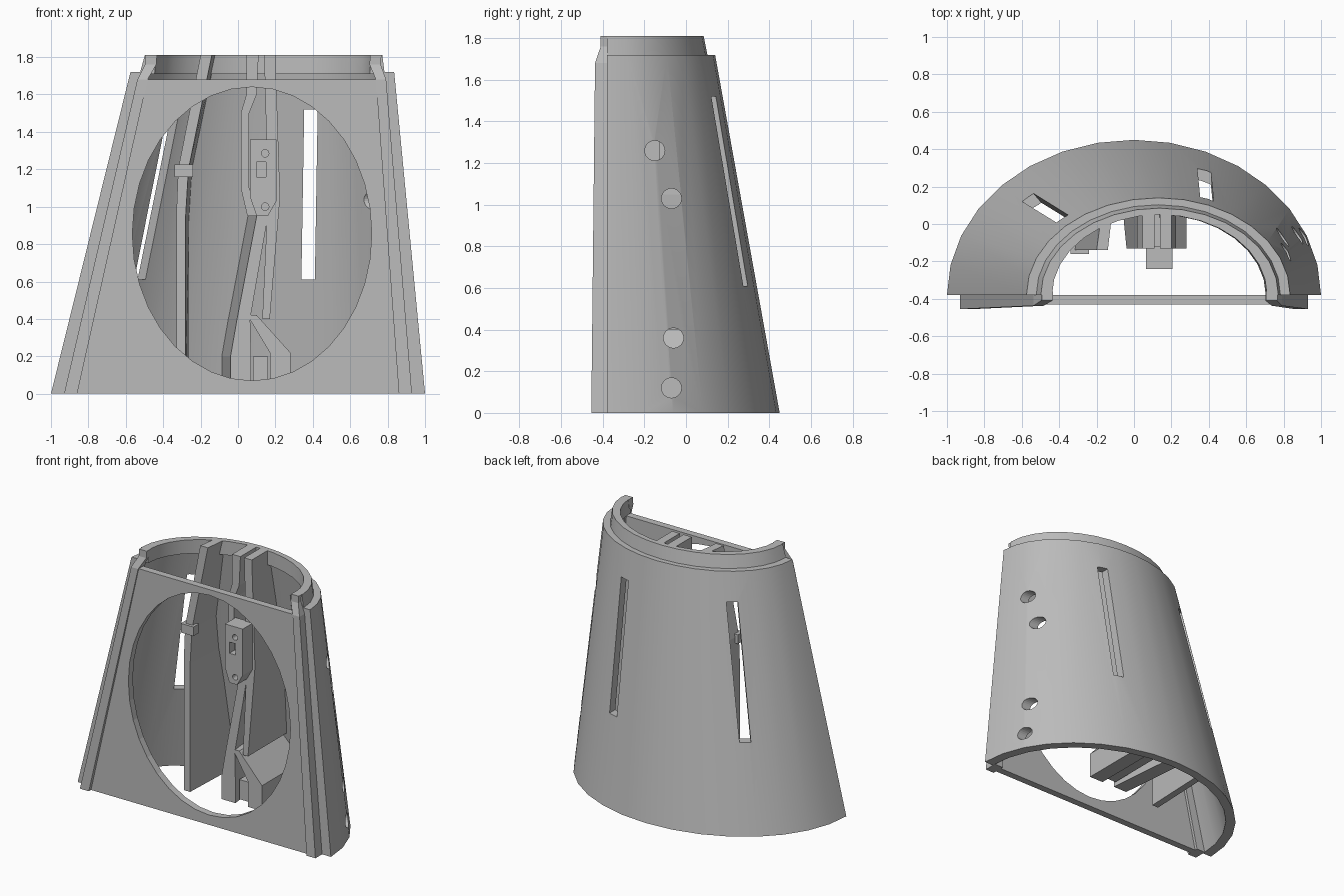
import bpy, bmesh, math
from mathutils import Vector

if "Cube" in bpy.data.objects:
    bpy.data.objects.remove(bpy.data.objects["Cube"])

grey = bpy.data.materials.new("plain grey")
grey.use_nodes = True
grey.diffuse_color = (0.5, 0.5, 0.5, 1)
grey.node_tree.nodes["Principled BSDF"].inputs["Base Color"].default_value = (0.5, 0.5, 0.5, 1)

EDGE_Y = -0.38      # plane where the half shell is cut off
HEIGHT = 1.72       # height of the main shell


def mid(z):
    """x of the leaning shell axis"""
    return 0.13 * z / HEIGHT


def loft(name, rings):
    """Solid skinned over rings with equal vertex counts."""
    bm = bmesh.new()
    rows = [[bm.verts.new(p) for p in ring] for ring in rings]
    n = len(rows[0])
    for a, b in zip(rows, rows[1:]):
        for i in range(n):
            j = (i + 1) % n
            bm.faces.new((a[i], a[j], b[j], b[i]))
    bm.faces.new(rows[0][::-1])
    bm.faces.new(rows[-1])
    bmesh.ops.recalc_face_normals(bm, faces=bm.faces)
    mesh = bpy.data.meshes.new(name)
    bm.to_mesh(mesh)
    bm.free()
    mesh.materials.append(grey)
    ob = bpy.data.objects.new(name, mesh)
    bpy.context.collection.objects.link(ob)
    return ob


def cut(target, cutter):
    mod = target.modifiers.new("cut", "BOOLEAN")
    mod.operation = "DIFFERENCE"
    mod.solver = "EXACT"
    mod.object = cutter
    cutter.hide_render = True
    cutter.hide_viewport = True
    cutter.display_type = "WIRE"
    cutter.hide_set(True)


def disc(name, centre, u, v, axis, sides):
    """Elliptic rod: half axes u and v, swept both ways along axis."""
    rings = []
    for s in (-1, 1):
        rings.append([Vector(centre) + Vector(axis) * s
                      + Vector(u) * math.cos(math.tau * i / sides)
                      + Vector(v) * math.sin(math.tau * i / sides) for i in range(sides)])
    return loft(name, rings)


def half_ring(z, outer, inner, segs=16):
    """C shaped cross-section between two half ellipses."""
    def arc(r):
        return [(mid(z) + r[0] * math.cos(math.pi * i / segs),
                 EDGE_Y + r[1] * math.sin(math.pi * i / segs), z) for i in range(segs + 1)]
    return arc(outer) + arc(inner)[::-1]


def shell_y(x, z):
    """y inside the thickness of the shell wall"""
    t = min(z / HEIGHT, 1)
    rx, ry = 0.965 - 0.3 * t, 0.8 - 0.325 * t
    if z > HEIGHT:
        rx, ry = 0.6, 0.455
    return EDGE_Y + ry * math.sqrt(1 - ((x - mid(z)) / rx) ** 2)


def rib(name, front, sections, skew=0.0):
    """Wall from y = front back to the shell; sections are (z, x0, x1)."""
    return loft(name, [[(a, front, z), (b, front, z),
                        (b + skew, shell_y(b + skew, z), z),
                        (a + skew, shell_y(a + skew, z), z)] for z, a, b in sections])


# Tapered half shell and its stepped top lip
shell = loft("shell", [half_ring(0, (1, 0.83), (0.93, 0.77)),
                       half_ring(HEIGHT, (0.705, 0.52), (0.64, 0.46))])
lip = loft("top_lip", [half_ring(1.71, (0.655, 0.485), (0.575, 0.43)),
                       half_ring(1.81, (0.635, 0.465), (0.575, 0.43))])

# Slots through the back of the shell
for name, low, high, side, through in (
        ("slot_left", (0.375, 0.25, 0.61), (0.39, 0.15, 1.52), (0.036, 0, 0), (0, 0.2, 0)),
        ("slot_right", (-0.57, 0.145, 0.61), (-0.385, 0.03, 1.52),
         (0.028, 0.024, 0), (-0.11, 0.13, 0))):
    s, t = Vector(side), Vector(through)
    cut(shell, loft(name + "_cutter", [[Vector(c) - s - t, Vector(c) + s - t,
                                        Vector(c) + s + t, Vector(c) - s + t]
                                       for c in (low, high)]))

# Round holes in the left flank
for i, (y, z) in enumerate(((-0.15, 1.26), (-0.07, 1.03), (-0.06, 0.36), (-0.07, 0.12))):
    cut(shell, disc(f"flank_hole_cutter_{i}", (0.85, y, z),
                    (0, 0.048, 0), (0, 0, 0.048), (0.35, 0, 0), 24))

# Front panel with its large oval opening
panel = loft("front_panel", [[(mid(z) - r, -0.43, z), (mid(z) + r, -0.43, z),
                              (mid(z) + r, EDGE_Y, z), (mid(z) - r, EDGE_Y, z)]
                             for z, r in ((0, 0.9), (1.68, 0.635))])
cut(panel, disc("oval_cutter", (0.075, -0.4, 0.855),
                (0.64, 0, 0), (0, 0, 0.785), (0, 0.15, 0), 36))

# Raised edge rails that jog inwards at the lip
for side, s in (("left", 1), ("right", -1)):
    loft(side + "_rail", [[(mid(z) + s * a, y, z), (mid(z) + s * b, y, z),
                           (mid(z) + s * b, -0.36, z), (mid(z) + s * a, -0.36, z)]
                          for z, a, b, y in ((0, 0.86, 0.93, -0.455),
                                             (1.68, 0.61, 0.665, -0.437),
                                             (1.76, 0.57, 0.63, -0.41),
                                             (1.81, 0.57, 0.63, -0.41))])

# Inner ribs
rib("right_rib", -0.14, [(0.03, -0.33, -0.28), (0.95, -0.33, -0.28),
                         (1.2, -0.32, -0.265), (1.81, -0.2, -0.14)], 0.02)
rib("middle_rib", -0.13, [(0.95, 0.05, 0.1), (1.1, 0.015, 0.06),
                          (1.5, 0.015, 0.06), (1.6, 0.045, 0.1), (1.81, 0.045, 0.11)])
rib("left_rib", -0.13, [(0.4, 0.13, 0.17), (1.05, 0.16, 0.225),
                        (1.81, 0.14, 0.2)])

# Forked foot of the middle ribs
rib("fork_right_leg", -0.13, [(0.04, -0.04, 0.07), (0.2, -0.04, 0.07),
                              (0.4, -0.005, 0.065), (0.95, 0.1, 0.16)], -0.05)
rib("fork_left_leg", -0.13, [(0.04, 0.17, 0.28), (0.22, 0.17, 0.28), (0.42, 0.05, 0.1)])
rib("fork_web", -0.1, [(0.06, 0.08, 0.16), (0.2, 0.08, 0.16)])

# Small clip on the right rib
loft("rib_clip", [[(-0.34, -0.16, z), (-0.24, -0.16, z), (-0.24, -0.1, z), (-0.34, -0.1, z)]
                  for z in (1.16, 1.225)])

# Mounting bracket with two screw holes and a square socket
outline = ((0.065, 1.36), (0.205, 1.36), (0.205, 1.03), (0.16, 0.95), (0.1, 0.95), (0.065, 1.05))
bracket = loft("bracket", [[(x, y, z) for x, z in outline] for y in (-0.24, -0.12)])
for z in (1.285, 1.0):
    cut(bracket, disc("screw_cutter", (0.145, -0.24, z),
                      (0.02, 0, 0), (0, 0, 0.02), (0, 0.06, 0), 16))
cut(bracket, loft("socket_cutter", [[(x, y, z) for x, z in
                                     ((0.1, 1.16), (0.15, 1.16), (0.15, 1.24), (0.1, 1.24))]
                                    for y in (-0.3, -0.18)]))

# Smooth the curved walls, keep real edges sharp
for ob in (shell, lip):
    bpy.ops.object.select_all(action="DESELECT")
    ob.select_set(True)
    bpy.context.view_layer.objects.active = ob
    bpy.ops.object.shade_smooth_by_angle(angle=math.radians(30))
